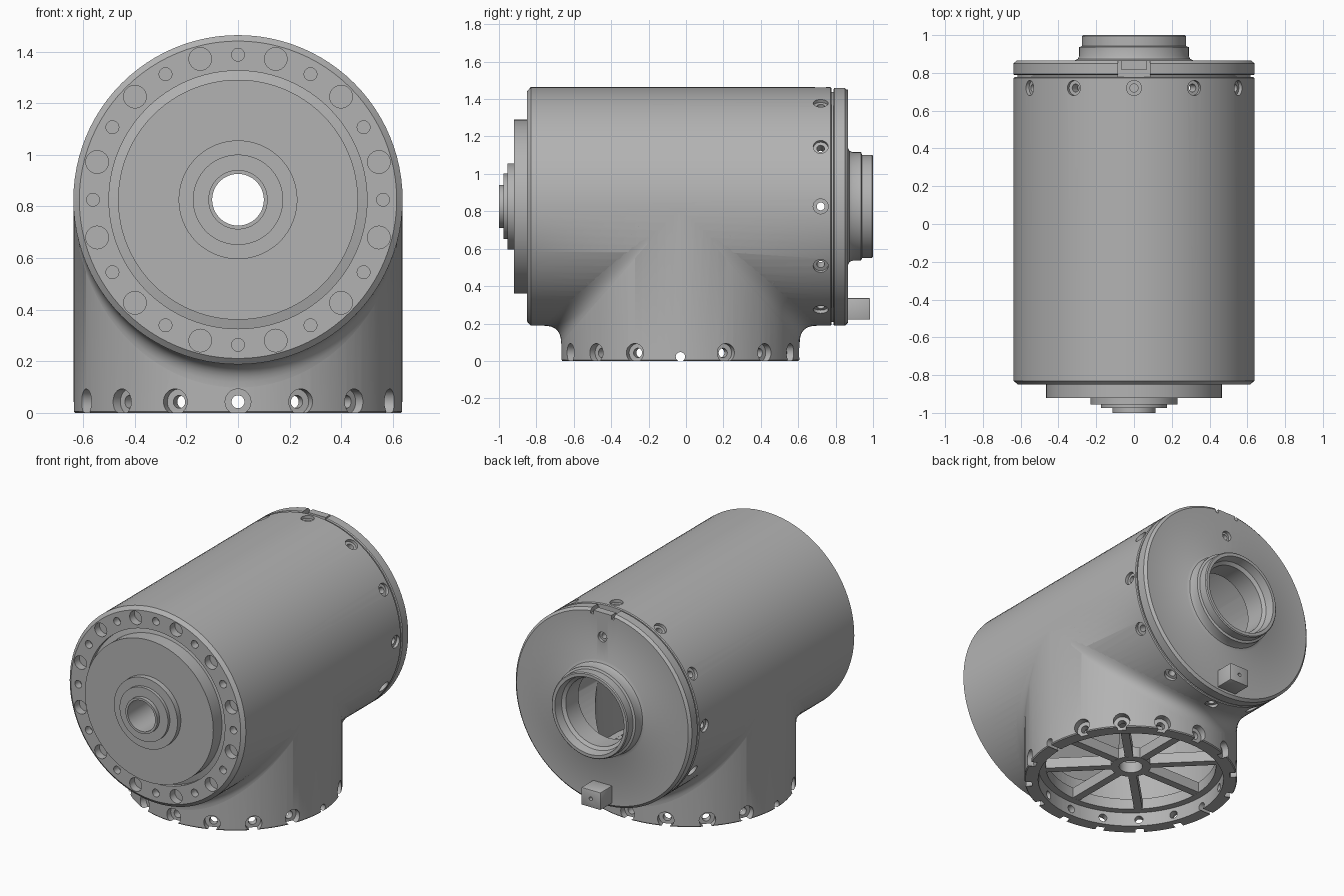
import bpy, bmesh, math
from mathutils import Vector, Matrix

if "Cube" in bpy.data.objects:
    bpy.data.objects.remove(bpy.data.objects["Cube"])

AXIS_Z = 0.826      # height of the horizontal barrel
LEG_Y = -0.03       # centre of the vertical leg
R = 0.638           # outer radius of both
X, Y, Z = Vector((1, 0, 0)), Vector((0, 1, 0)), Vector((0, 0, 1))
BARREL = Vector((0, 0, AXIS_Z))
LEG = Vector((0, LEG_Y, 0))

grey = bpy.data.materials.new("metal grey")
grey.use_nodes = True
grey.diffuse_color = (0.45, 0.45, 0.45, 1)
grey.node_tree.nodes["Principled BSDF"].inputs["Base Color"].default_value = (0.45, 0.45, 0.45, 1)


def lathe(bm, profile, origin, axis, steps=96):
    """Revolve a closed (radius, height) loop about an axis."""
    turn = Z.rotation_difference(axis).to_matrix()
    rings = []
    for i in range(steps):
        a = math.tau * i / steps
        rings.append([bm.verts.new(origin + turn @ Vector((r * math.cos(a), r * math.sin(a), h)))
                      for r, h in profile])
    n = len(profile)
    for i in range(steps):
        p, q = rings[i], rings[(i + 1) % steps]
        for j in range(n):
            k = (j + 1) % n
            if profile[j][0] + profile[k][0] > 0:
                bm.faces.new((p[j], q[j], q[k], p[k]))


def box(bm, centre, size, turn=0):
    m = Matrix.Translation(centre) @ Matrix.Rotation(turn, 4, 'Z') @ Matrix.Diagonal((*size, 1))
    bmesh.ops.create_cube(bm, size=1, matrix=m)


def finish(bm, name, solid=True):
    if solid:
        bmesh.ops.remove_doubles(bm, verts=bm.verts, dist=1e-5)
        bmesh.ops.recalc_face_normals(bm, faces=bm.faces)
    mesh = bpy.data.meshes.new(name)
    bm.to_mesh(mesh)
    bm.free()
    ob = bpy.data.objects.new(name, mesh)
    bpy.context.collection.objects.link(ob)
    mesh.materials.append(grey)
    return ob


def select(ob):
    bpy.ops.object.select_all(action='DESELECT')
    ob.select_set(True)
    bpy.context.view_layer.objects.active = ob


def combine(ob, bm, operation='DIFFERENCE'):
    """Apply a boolean with a temporary tool mesh."""
    tool = finish(bm, "cutter")
    tool.hide_render = True
    mod = ob.modifiers.new("cut", 'BOOLEAN')
    mod.operation, mod.solver, mod.object = operation, 'EXACT', tool
    select(ob)
    bpy.ops.object.modifier_apply(modifier=mod.name)
    bpy.data.objects.remove(tool)


def smooth(ob):
    select(ob)
    bpy.ops.object.shade_smooth_by_angle(angle=math.radians(30))


def plug(r, low, high):
    return [(0, low), (r, low), (r, high), (0, high)]


def stepped(r, big, low, step, high):
    return [(0, low), (r, low), (r, step), (big, step), (big, high), (0, high)]


# Housing: barrel joined with the leg, then hollowed
bm = bmesh.new()
lathe(bm, [(0, -.85), (.615, -.85), (R, -.83), (R, .773), (.632, .778), (0, .778)], BARREL, Y)
housing = finish(bm, "housing")
bm = bmesh.new()
lathe(bm, [(0, 0), (.632, 0), (.637, .006), (.637, .82), (0, .82)], LEG, Z)
combine(housing, bm, 'UNION')
bm = bmesh.new()
lathe(bm, stepped(.5, .56, -1, -.74, .9), BARREL, Y)
combine(housing, bm)
bm = bmesh.new()
lathe(bm, plug(.555, -.1, .79), LEG, Z)
combine(housing, bm)

# Screw holes: barrel rear edge, leg rim and front flange
bm = bmesh.new()
for i in range(12):
    a = math.tau * i / 12
    out = Vector((math.sin(a), 0, math.cos(a)))
    lathe(bm, stepped(.021, .04, .5, .618, .75), BARREL + Y * .72, out, 20)
    lathe(bm, plug(.025, -.9, -.8), BARREL + out * .562, Y, 20)
    b = a + math.tau / 24
    out = Vector((math.sin(b), 0, math.cos(b)))
    lathe(bm, plug(.044, -.9, -.8), BARREL + out * .565, Y, 24)
for i in range(16):
    a = math.tau * i / 16
    out = Vector((math.cos(a), math.sin(a), 0))
    shape = plug(.025, .5, .75) if i % 8 == 0 else stepped(.025, .05, .5, .595, .75)
    lathe(bm, shape, LEG + Z * (.022 if i % 8 == 0 else .043), out, 24)
combine(housing, bm)
smooth(housing)

# Blend between barrel underside and leg, front and back
bm = bmesh.new()
for side in (-1, 1):
    rows = []
    for i in range(41):
        a = math.radians(-74 + 3.7 * i)
        f = .09 * math.cos(a)

        def barrel_point(r):
            x = r * math.sin(a)
            return Vector((x, LEG_Y + side * r * math.cos(a),
                           AXIS_Z - math.sqrt(max(R * R - x * x, 0))))
        corner, top = barrel_point(R), barrel_point(R + f)
        foot = corner - Z * f
        rows.append([bm.verts.new(foot * (1 - t) ** 2 + corner * 2 * t * (1 - t) + top * t * t)
                     for t in [j / 8 for j in range(9)]])
    for p, q in zip(rows, rows[1:]):
        for j in range(8):
            face = bm.faces.new((p[j], q[j], q[j + 1], p[j + 1]))
            face.normal_update()
            if face.normal.y * side < 0:
                face.normal_flip()
blend = finish(bm, "leg_blend", solid=False)
smooth(blend)

# Stepped front hub with a through hole
bm = bmesh.new()
lathe(bm, [(.1, -1), (.115, -1), (.115, -.975), (.175, -.975), (.175, -.955), (.23, -.955),
           (.23, -.92), (.465, -.92), (.465, -.83), (.505, -.82), (.505, -.73), (.1, -.73)], BARREL, Y)
smooth(finish(bm, "front_hub"))

# Rear cap with raised collar
bm = bmesh.new()
lathe(bm, [(.25, 1), (.27, 1), (.276, .994), (.276, .942), (.29, .936), (.29, .89), (.297, .874),
           (.315, .865), (.622, .865), (R, .85), (R, .793), (.632, .788), (.618, .788),
           (.618, .772), (.54, .772), (.54, .80), (.22, .80), (.22, .93), (.24, .945)], BARREL, Y)
cap = finish(bm, "rear_cap")
bm = bmesh.new()
box(bm, Vector((0, .83, 1.5)), (.17, .2, .15))
lathe(bm, stepped(.018, .032, .7, .845, .95), BARREL + Z * .465, Y, 24)
combine(cap, bm)
smooth(cap)

# Small key in the cap notch
bm = bmesh.new()
box(bm, Vector((0, .84, 1.425)), (.13, .05, .05))
finish(bm, "notch_key")

# Block below the collar
bm = bmesh.new()
box(bm, Vector((0, .92, .278)), (.14, .13, .115))
bmesh.ops.bevel(bm, geom=bm.edges[:], offset=.006, segments=2, affect='EDGES', profile=.5)
block = finish(bm, "rear_block")
bm = bmesh.new()
lathe(bm, plug(.012, .93, 1.1), Vector((0, 0, .278)), Y, 16)
combine(block, bm)
smooth(block)

# Spoked plate inside the leg
bm = bmesh.new()
for inner, outer in ((.07, .12), (.51, .56)):
    lathe(bm, [(inner, .09), (outer, .09), (outer, .16), (inner, .16)], LEG, Z)
for i in range(8):
    a = math.tau * i / 8
    box(bm, LEG + Vector((math.cos(a) * .315, math.sin(a) * .315, .125)), (.42, .05, .068), a)
smooth(finish(bm, "spoked_plate"))
